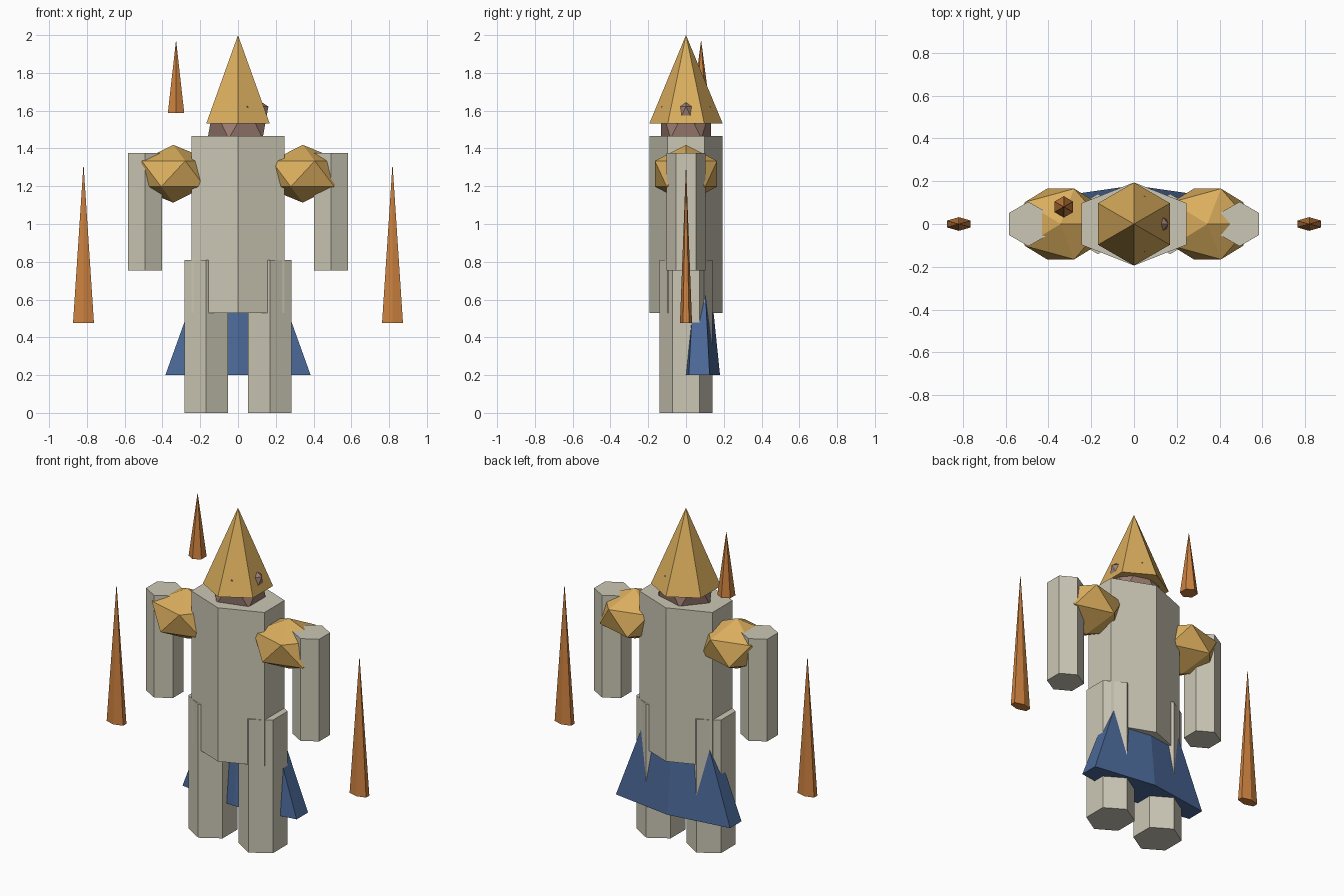
import bpy

if "Cube" in bpy.data.objects:
    bpy.data.objects.remove(bpy.data.objects["Cube"])


def material(name, rgb):
    m = bpy.data.materials.new(name)
    m.diffuse_color = (*rgb, 1.0)
    m.use_nodes = True
    m.node_tree.nodes["Principled BSDF"].inputs["Base Color"].default_value = m.diffuse_color
    return m


STONE = material("pale stone", (0.60, 0.57, 0.46))
GOLD = material("gold", (0.70, 0.42, 0.11))
ORANGE = material("burnt orange", (0.60, 0.22, 0.05))
SKIN = material("dusty brown", (0.34, 0.21, 0.17))
BLUE = material("slate blue", (0.07, 0.14, 0.31))


def finish(name, mat, scale):
    ob = bpy.context.object
    ob.name = name
    ob.scale = scale
    ob.data.materials.append(mat)
    bpy.ops.object.shade_flat()
    return ob


# Six-sided prism or spike between two heights, corners on the y axis
def hexagon(name, mat, x, y, z0, z1, rx, ry, tip=1.0):
    bpy.ops.mesh.primitive_cone_add(vertices=6, radius1=1, radius2=tip, depth=z1 - z0,
                                    location=(x, y, (z0 + z1) / 2))
    return finish(name, mat, (rx, ry, 1))


# Twenty-sided faceted ball
def ball(name, mat, loc, scale):
    bpy.ops.mesh.primitive_ico_sphere_add(subdivisions=1, radius=1, location=loc)
    return finish(name, mat, scale)


# Body
hexagon("torso", STONE, 0, 0, 0.53, 1.465, 0.284, 0.194)

# Head and pointed hood
ball("head", SKIN, (0, 0, 1.537), (0.18, 0.155, 0.19))
hexagon("hood", GOLD, 0, 0, 1.532, 2.0, 0.194, 0.194, 0)

# Paired limbs, shoulder guards and floating side spikes
for side, s in (("left", -1), ("right", 1)):
    hexagon(side + "_leg", STONE, s * 0.169, 0, 0, 0.81, 0.133, 0.141)
    hexagon(side + "_arm", STONE, s * 0.493, 0, 0.753, 1.375, 0.104, 0.104)
    ball(side + "_shoulder_guard", GOLD, (s * 0.343, 0, 1.266), (0.23, 0.194, 0.153))
    hexagon(side + "_floating_spike", ORANGE, s * 0.818, 0, 0.475, 1.32, 0.064, 0.032, 0)

# Small spike floating beside the hood
hexagon("upper_floating_spike", ORANGE, -0.328, 0.08, 1.588, 1.975, 0.05, 0.05, 0)

# Flared cape behind the legs
hexagon("cape", BLUE, 0, 0.07, 0.2, 1.27, 0.444, 0.11, 0)
